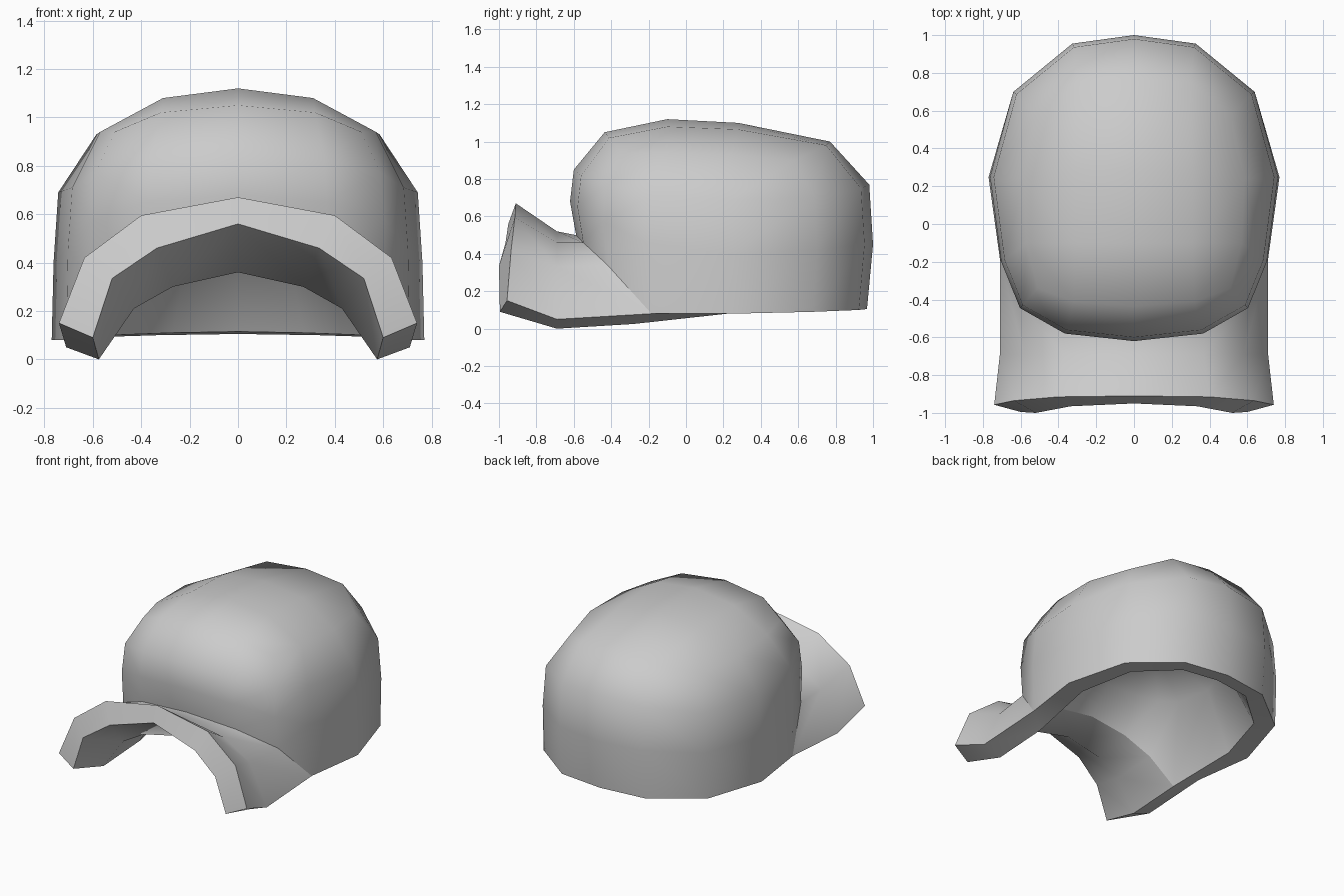
import bpy
import bmesh
import math

old = bpy.data.objects.get("Cube")
if old:
    bpy.data.objects.remove(old, do_unlink=True)

# One plain colour
grey = bpy.data.materials.new("plain grey")
grey.use_nodes = True
colour = (0.6, 0.6, 0.6, 1)
grey.diffuse_color = colour
grey.node_tree.nodes["Principled BSDF"].inputs["Base Color"].default_value = colour

mid_y = .19
bm = bmesh.new()

# Half plan outline of the crown, front centre to back centre
outline = [(0, -.62), (.37, -.58), (.61, -.445), (.71, -.2),
           (.77, .25), (.645, .7), (.33, .955), (0, 1)]


def row(points):
    """Add a row of vertices."""
    return [bm.verts.new(p) for p in points]


def crown_ring(scale_x, scale_y, heights):
    """Scale the outline and lift each column to its height."""
    return row((x * scale_x, mid_y + (y - mid_y) * scale_y, z)
               for (x, y), z in zip(outline, heights))


def bridge(*rows):
    """Fill quads between each row of vertices and the next."""
    for lower, upper in zip(rows, rows[1:]):
        for a, b, c, d in zip(lower, lower[1:], upper[1:], upper):
            bm.faces.new((a, b, c, d))


# Crown walls, from the rim up to the edge of the top
rim = crown_ring(1, .96, (.5, .46, .34, .08, .08, .09, .1, .105))
waist = crown_ring(.99, 1, (.68, .65, .57, .45, .4, .42, .45, .45))
shoulder = crown_ring(.965, .975, (.85, .82, .77, .71, .69, .7, .75, .77))
top_edge = row(((0, -.435, 1.05), (.32, -.41, 1.02), (.51, -.34, .94), (.57, -.1, .94),
                (.585, .24, .93), (.515, .575, .9), (.3, .75, .98), (0, .77, 1)))
bridge(rim, waist, shoulder, top_edge)

# Crown top, a small grid inside the top edge
front_row = row(((0, -.1, 1.12), (.31, -.1, 1.08))) + [top_edge[3]]
back_row = row(((0, .28, 1.1), (.31, .28, 1.065))) + [top_edge[4]]
bridge(top_edge[:3], front_row, back_row, top_edge[:4:-1])

# Arched brim, sweeping forward from the front of the rim
brim_middle = row(((0, -.69, .52), (.37, -.69, .46), (.58, -.69, .33), (.71, -.69, .05)))
brim_front = row(((0, -.91, .67), (.4, -.915, .595), (.635, -.935, .42), (.74, -.957, .15)))
bridge(brim_front, brim_middle, rim[:4])

# Underside of the brim, back to the inner rim
inner_front = row(((0, -.95, .56), (.335, -.965, .46), (.52, -1, .335), (.6, -.995, .09)))
inner_middle = row(((0, -.67, .36), (.27, -.67, .3), (.43, -.68, .21), (.575, -.69, 0)))
inner_rim = row(((0, -.43, .41), (.27, -.42, .365), (.43, -.35, .23), (.575, -.28, .025),
                 (.63, .22, .08), (.53, .6, .1), (.27, .825, .11), (0, .86, .115)))
bridge(inner_front, inner_middle, inner_rim[:4])

# Shallow lining inside the crown, closing to a point
lining = crown_ring(.58, .56, (.58, .57, .54, .5, .49, .5, .51, .52))
peak = bm.verts.new((0, mid_y, .68))
bridge(inner_rim, lining)
for a, b in zip(lining, lining[1:]):
    bm.faces.new((a, b, peak))

# Edge band joining the outside to the inside
bridge([*brim_front, brim_middle[3], *rim[3:]],
       [*inner_front, inner_middle[3], *inner_rim[3:]])

# Face everything outward
bmesh.ops.recalc_face_normals(bm, faces=bm.faces[:])
highest = max(bm.faces, key=lambda f: f.calc_center_median().z)
if highest.normal.z < 0:
    bmesh.ops.reverse_faces(bm, faces=bm.faces[:])

# Keep the folds between crown and brim crisp
for fold in (rim[:4], inner_rim[:4]):
    for a, b in zip(fold, fold[1:]):
        bm.edges.get((a, b)).smooth = False

mesh = bpy.data.meshes.new("cap_shell")
bm.to_mesh(mesh)
bm.free()
mesh.materials.append(grey)
cap = bpy.data.objects.new("cap_shell", mesh)
bpy.context.collection.objects.link(cap)

# Mirror the half
mirror = cap.modifiers.new("Mirror", 'MIRROR')
mirror.use_clip = True

bpy.ops.object.select_all(action='DESELECT')
cap.select_set(True)
bpy.context.view_layer.objects.active = cap
bpy.ops.object.modifier_apply(modifier="Mirror")
bpy.ops.object.shade_smooth_by_angle(angle=math.radians(55), keep_sharp_edges=True)
